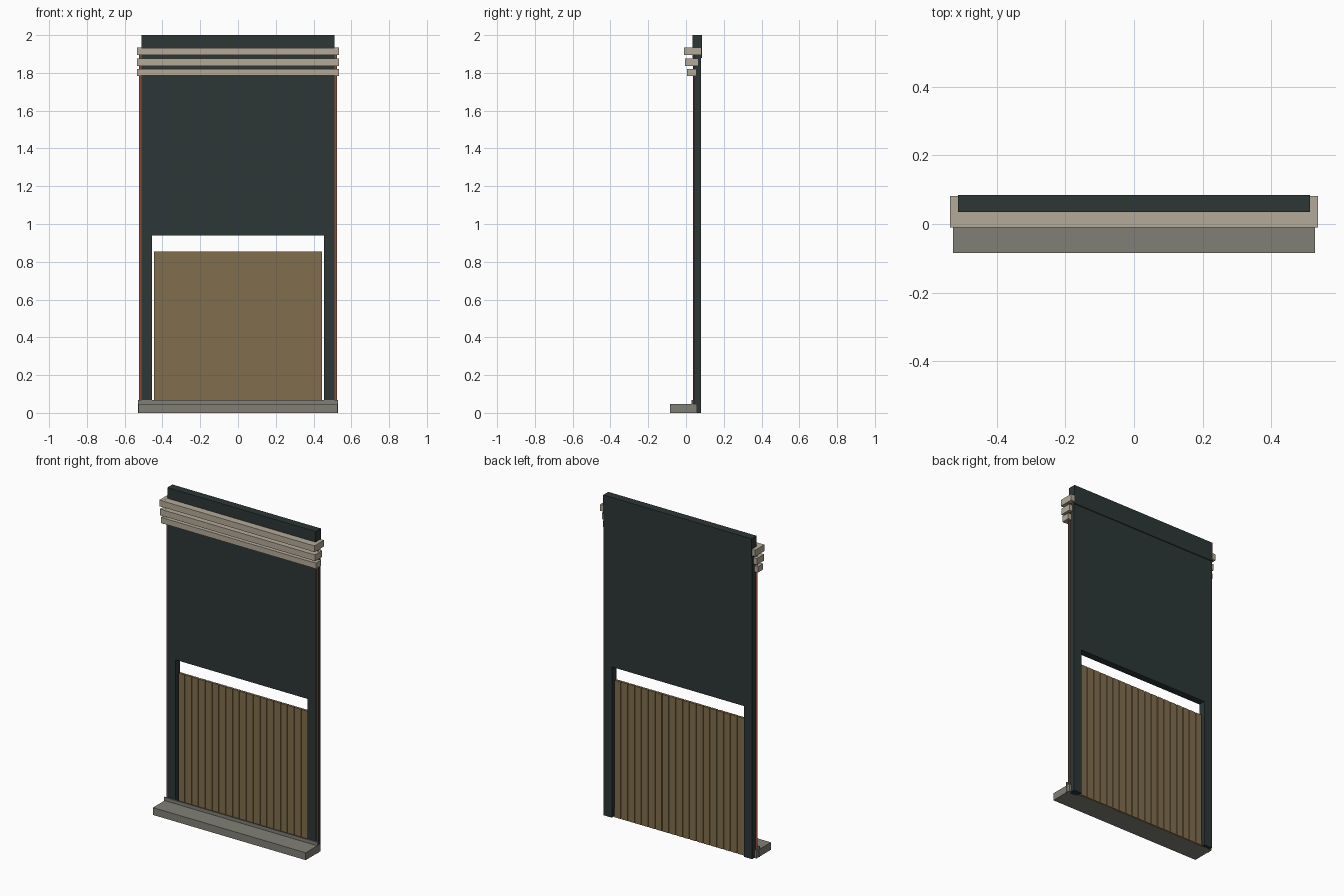
import bpy, bmesh

if "Cube" in bpy.data.objects:
    bpy.data.objects.remove(bpy.data.objects["Cube"])


def material(name, rgb):
    m = bpy.data.materials.new(name)
    m.diffuse_color = (*rgb, 1)
    m.use_nodes = True
    m.node_tree.nodes["Principled BSDF"].inputs["Base Color"].default_value = m.diffuse_color
    return m


DARK = material("dark slate paint", (0.026, 0.037, 0.037))
CREAM = material("cream stone", (0.45, 0.40, 0.32))
BROWN = material("brown timber", (0.22, 0.155, 0.075))
GREY = material("grey stone", (0.22, 0.215, 0.18))
RED = material("red brick", (0.26, 0.075, 0.04))


def boxes(name, mat, spans):
    """One object made of boxes, each (x0, x1, y0, y1, z0, z1)."""
    bm = bmesh.new()
    for x0, x1, y0, y1, z0, z1 in spans:
        for v in bmesh.ops.create_cube(bm, size=1)["verts"]:
            v.co = (x1 if v.co.x > 0 else x0,
                    y1 if v.co.y > 0 else y0,
                    z1 if v.co.z > 0 else z0)
    me = bpy.data.meshes.new(name)
    bm.to_mesh(me)
    bm.free()
    me.materials.append(mat)
    ob = bpy.data.objects.new(name, me)
    bpy.context.collection.objects.link(ob)
    return ob


def extrude_profile(name, mat, pts, axis, d0, d1):
    """Extrude a closed outline: axis 'y' takes (x, z), axis 'z' takes (x, y)."""
    bm = bmesh.new()
    vs = [bm.verts.new((a, d0, b) if axis == "y" else (a, b, d0)) for a, b in pts]
    f = bm.faces.new(vs)
    ext = bmesh.ops.extrude_face_region(bm, geom=[f])["geom"]
    move = (0, d1 - d0, 0) if axis == "y" else (0, 0, d1 - d0)
    bmesh.ops.translate(bm, vec=move, verts=[g for g in ext if isinstance(g, bmesh.types.BMVert)])
    bmesh.ops.recalc_face_normals(bm, faces=bm.faces)
    me = bpy.data.meshes.new(name)
    bm.to_mesh(me)
    bm.free()
    me.materials.append(mat)
    ob = bpy.data.objects.new(name, me)
    bpy.context.collection.objects.link(ob)
    return ob


# Wall panel with two legs around the opening
extrude_profile("wall_panel", DARK,
                [(-0.512, 0), (-0.455, 0), (-0.455, 0.94), (0.455, 0.94),
                 (0.455, 0), (0.512, 0), (0.512, 1.88), (-0.512, 1.88)],
                "y", 0.036, 0.08)

# Slightly deeper top band
boxes("top_band", DARK, [(-0.512, 0.512, 0.035, 0.085, 1.88, 2.0)])

# Grooved timber infill: flat slats separated by shallow grooves on both sides
N, HALF, GROOVE = 19, 0.446, 0.006
pitch = (2 * HALF + GROOVE) / N
front, back = [], []
for i in range(N):
    x0 = -HALF + i * pitch
    x1 = x0 + pitch - GROOVE
    front += [(x0, 0.05), (x1, 0.05)]
    back += [(x0, 0.066), (x1, 0.066)]
    if i < N - 1:
        front += [(x1, 0.055), (x1 + GROOVE, 0.055)]
        back += [(x1, 0.061), (x1 + GROOVE, 0.061)]
extrude_profile("timber_infill", BROWN, front + back[::-1], "z", 0.0, 0.855)

# Sill slab and the low upstand behind it
boxes("sill", GREY, [(-0.527, 0.527, -0.085, 0.058, 0.0, 0.046)])
boxes("sill_upstand", GREY, [(-0.53, 0.53, 0.029, 0.036, 0.0, 0.067)])

# Three stepped cornice bars, with end caps returning around the wall
for label, z0, z1, y0, y1 in (("upper", 1.895, 1.933, -0.01, 0.082),
                              ("middle", 1.837, 1.875, -0.005, 0.066),
                              ("lower", 1.785, 1.82, 0.004, 0.056)):
    boxes(f"cornice_{label}", CREAM, [(-0.51, 0.51, y0, 0.04, z0, z1)])
    boxes(f"cornice_{label}_ends", CREAM,
          [(min(s * 0.51, s * 0.535), max(s * 0.51, s * 0.535), y0, y1, z0 - 0.001, z1 + 0.001)
           for s in (-1, 1)])

# Thin brick strips along both sides
boxes("brick_edges", RED,
      [(min(s * 0.51, s * 0.524), max(s * 0.51, s * 0.524), 0.042, 0.044, 0.0, 1.9)
       for s in (-1, 1)])
